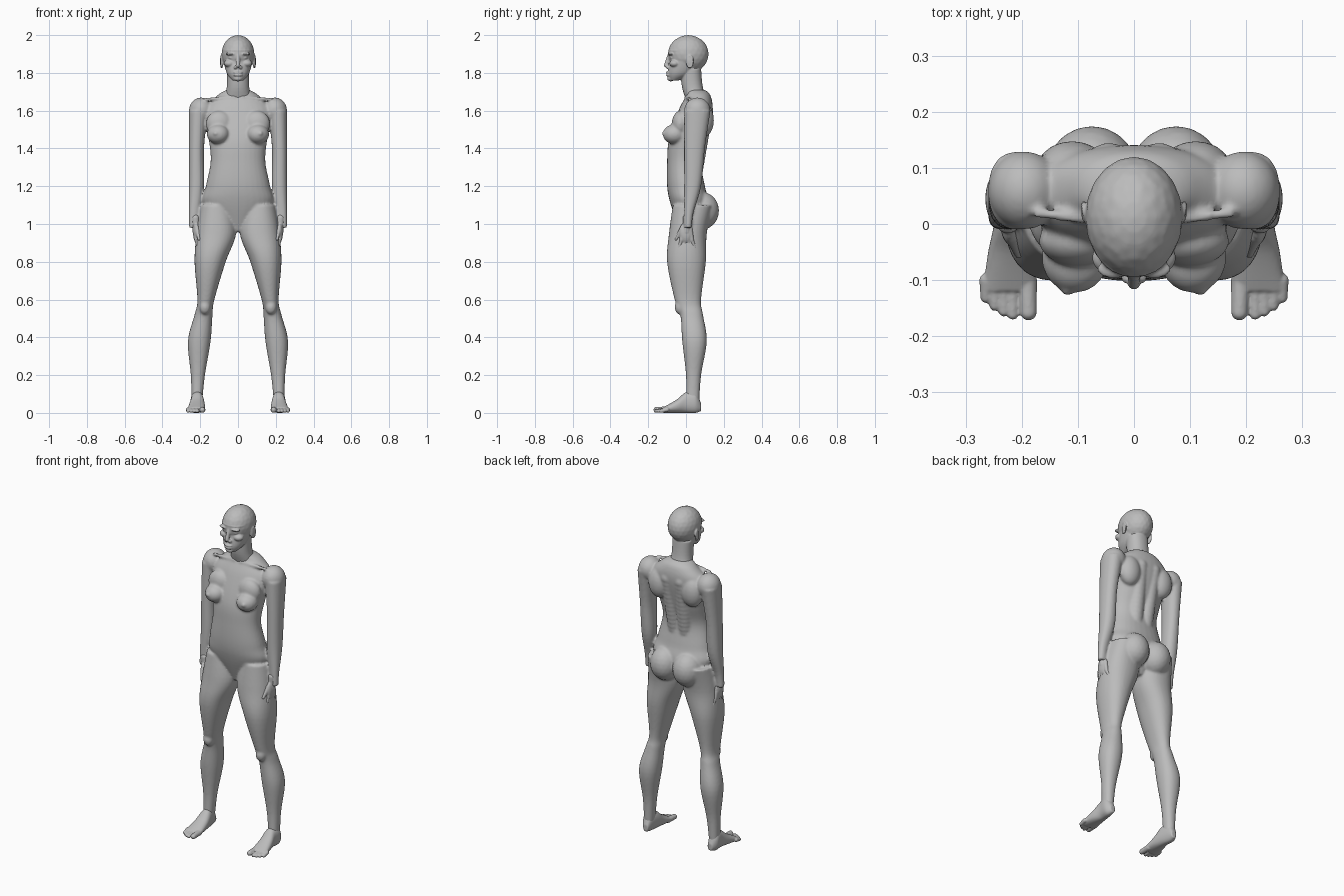
import bpy, bmesh, math
from mathutils import Vector, Matrix

cube = bpy.data.objects.get("Cube")
if cube:
    bpy.data.objects.remove(cube)

# Single plain clay colour
grey = bpy.data.materials.new("plain_grey")
grey.use_nodes = True
tone = (.5, .5, .5, 1)
grey.diffuse_color = tone
grey.node_tree.nodes["Principled BSDF"].inputs["Base Color"].default_value = tone


def smooth_rows(rows, steps=6):
    """Insert in-between sections along a Catmull-Rom curve."""
    rows = [Vector(row) for row in rows]
    padded = [rows[0], *rows, rows[-1]]
    result = []
    for before, start, end, after in zip(padded, padded[1:], padded[2:], padded[3:]):
        leave, arrive = (end - before) / 2, (after - start) / 2
        for step in range(steps):
            t = step / steps
            blend = t * t * (3 - 2 * t)
            result.append(start.lerp(end, blend) + leave * t * (1 - t) ** 2
                          - arrive * t * t * (1 - t))
    return result + [rows[-1]]


def rounded(low, high, wave, power):
    """Place a sine or cosine value between two limits, squared off by power."""
    return (low + high) / 2 + (high - low) / 2 * math.copysign(abs(wave) ** (2 / power), wave)


def loft(bm, rows, along_y=False, power=2.2, sides=32):
    """Skin rounded sections, each given as station, two side limits, two depth limits."""
    rings = []
    for station, left, right, near, far in smooth_rows(rows):
        ring = []
        for side in range(sides):
            angle = math.tau * side / sides
            across = rounded(left, right, math.cos(angle), power)
            depth = rounded(near, far, math.sin(angle), power)
            place = (across, station, depth) if along_y else (across, depth, station)
            ring.append(bm.verts.new(place))
        rings.append(ring)
    faces = [bm.faces.new(rings[0]), bm.faces.new(rings[-1])]
    for lower, upper in zip(rings, rings[1:]):
        for side in range(sides):
            after = (side + 1) % sides
            faces.append(bm.faces.new((lower[side], lower[after], upper[after], upper[side])))
    bmesh.ops.recalc_face_normals(bm, faces=faces)


def central_loft(bm, rows):
    """Loft sections that are symmetric about the middle plane."""
    loft(bm, [(height, -width, width, front, back) for height, width, front, back in rows])


def ball(bm, centre, *radii):
    scale = radii if len(radii) == 3 else radii * 3
    matrix = Matrix.Translation(centre) @ Matrix.Diagonal((*scale, 1))
    bmesh.ops.create_icosphere(bm, subdivisions=3, radius=1, matrix=matrix)


def taper(bm, start, end, start_radius, end_radius, count=12):
    """Rounded rod made from a run of overlapping balls."""
    for index in range(count + 1):
        t = index / count
        radius = start_radius + (end_radius - start_radius) * t
        ball(bm, Vector(start).lerp(Vector(end), t), radius)


def finish(bm, name, voxel, mirror=False, flip=False, relax=3):
    """Fuse the overlapping pieces into one smooth skin."""
    if flip:
        bmesh.ops.scale(bm, vec=(-1, 1, 1), verts=bm.verts)
        bmesh.ops.reverse_faces(bm, faces=bm.faces)
    mesh = bpy.data.meshes.new(name)
    bm.to_mesh(mesh)
    bm.free()
    obj = bpy.data.objects.new(name, mesh)
    bpy.context.collection.objects.link(obj)
    if mirror:
        obj.modifiers.new("mirror", "MIRROR").use_mirror_merge = False
    fuse = obj.modifiers.new("fuse", "REMESH")
    fuse.mode = "VOXEL"
    fuse.voxel_size = voxel
    soften = obj.modifiers.new("soften", "SMOOTH")
    soften.factor = .5
    soften.iterations = relax
    bpy.context.view_layer.update()
    graph = bpy.context.evaluated_depsgraph_get()
    baked = bpy.data.meshes.new_from_object(obj.evaluated_get(graph))
    obj.modifiers.clear()
    obj.data = baked
    baked.name = name
    baked.materials.clear()
    baked.materials.append(grey)
    baked.shade_smooth()


# Torso: height, half width, front, back
body = bmesh.new()
central_loft(body, [(.96, .03, -.03, .06), (1.1, .18, -.08, .12), (1.2, .17, -.1, .1),
                    (1.33, .145, -.1, .08), (1.45, .155, -.09, .11), (1.6, .18, -.04, .14),
                    (1.68, .11, 0, .13), (1.71, .06, 0, .1)])

# Breasts, buttocks, back muscles, shoulder blades and collar bones
ball(body, (.105, -.06, 1.475), .06, .063, .053)
ball(body, (.1, -.03, 1.53), .07, .045, .07)
ball(body, (.12, -.12, 1.48), .01)
ball(body, (.075, .085, 1.07), .085, .09, .1)
taper(body, (.045, .1, 1.6), (.035, .045, 1.28), .045, .045)
ball(body, (.11, .095, 1.55), .065, .053, .09)
taper(body, (.02, 0, 1.67), (.17, .02, 1.66), .01, .01)

# Legs: height, inner side, outer side, front, back
loft(body, [(1.1, .03, .2, -.07, .14), (.95, .01, .22, -.09, .11), (.8, .065, .23, -.1, .105),
            (.6, .125, .215, -.06, .08), (.52, .135, .23, -.03, .09),
            (.38, .145, .265, -.02, .11), (.2, .175, .25, 0, .08), (.05, .19, .245, 0, .07)])
ball(body, (.175, -.03, .56), .03, .03, .04)

# Arms: straight outer and front edges, with a round shoulder on top
arm = [(1.6, .1, .13), (1.4, .08, .1), (1.2, .08, .08), (1.06, .055, .04), (.98, .05, .03)]
loft(body, [(height, .26 - width, .26, -.01, back) for height, width, back in arm])
ball(body, (.195, .06, 1.6), .065, .07, .07)
finish(body, "body", .0065, mirror=True, relax=6)

# Neck, face and cranium
head = bmesh.new()
central_loft(head, [(1.63, .08, .01, .12), (1.72, .06, -.02, .09), (1.82, .06, -.03, .08)])
central_loft(head, [(1.76, .03, -.085, -.04), (1.8, .06, -.095, .04), (1.88, .08, -.085, .1),
                    (1.92, .08, -.095, .1)])
ball(head, (0, .012, 1.9), .087, .108, .1)

# Nose, nostrils, lips, chin, brows, eyes and cheeks
taper(head, (0, -.09, 1.89), (0, -.105, 1.84), .01, .012)
ball(head, (.013, -.096, 1.83), .01)
for height in (1.802, 1.788):
    ball(head, (0, -.093, height), .025, .013, .007)
ball(head, (0, -.08, 1.77), .024, .02, .015)
ball(head, (.036, -.08, 1.9), .03, .017, .008)
ball(head, (.034, -.07, 1.88), .017, .016, .009)
ball(head, (.045, -.06, 1.85), .03, .028, .02)

# Ears: thin bowl with a raised rim
ear = Vector((.087, .02, 1.86))
ball(head, ear, .007, .017, .03)
rim_count = 24
for index in range(rim_count):
    angle = math.tau * index / rim_count
    across, up = .015 * math.cos(angle), .03 * math.sin(angle)
    ball(head, ear + Vector((across / 5, across, up)), .006)
finish(head, "head", .004, mirror=True)

for side in ("left", "right"):
    flip = side == "right"

    # Hand with four spread fingers and a thumb
    hand = bmesh.new()
    ball(hand, (.22, 0, .955), .018, .037, .055)
    taper(hand, (.225, .005, 1.03), (.222, .003, .96), .022, .019)
    for finger in range(4):
        spread = finger / 3
        base, tip = -.024 + .055 * spread, -.036 + .083 * spread
        taper(hand, (.22, base * .8, .95), (.219, base, .915), .013, .011)
        taper(hand, (.219, base, .915), (.213, tip, .875), .01, .008)
    taper(hand, (.217, -.02, .975), (.206, -.053, .92), .014, .008)
    finish(hand, side + "_hand", .0035, flip=flip)

    # Foot: distance back, inner side, outer side, sole, top
    foot = bmesh.new()
    loft(foot, [(.08, .2, .23, .01, .05), (.05, .19, .25, 0, .11), (0, .18, .25, 0, .11),
                (-.05, .175, .26, 0, .07), (-.12, .172, .27, 0, .03)], along_y=True)

    # Big toe, then the smaller toes stepping back along an arc
    taper(foot, (.19, -.1, .018), (.188, -.157, .016), .017, .015)
    for toe in range(1, 5):
        across = .2 + .016 * toe
        taper(foot, (across, -.1, .018), (across, .002 * toe ** 2 - .163, .01), .012, .01)
    finish(foot, side + "_foot", .0035, flip=flip)
